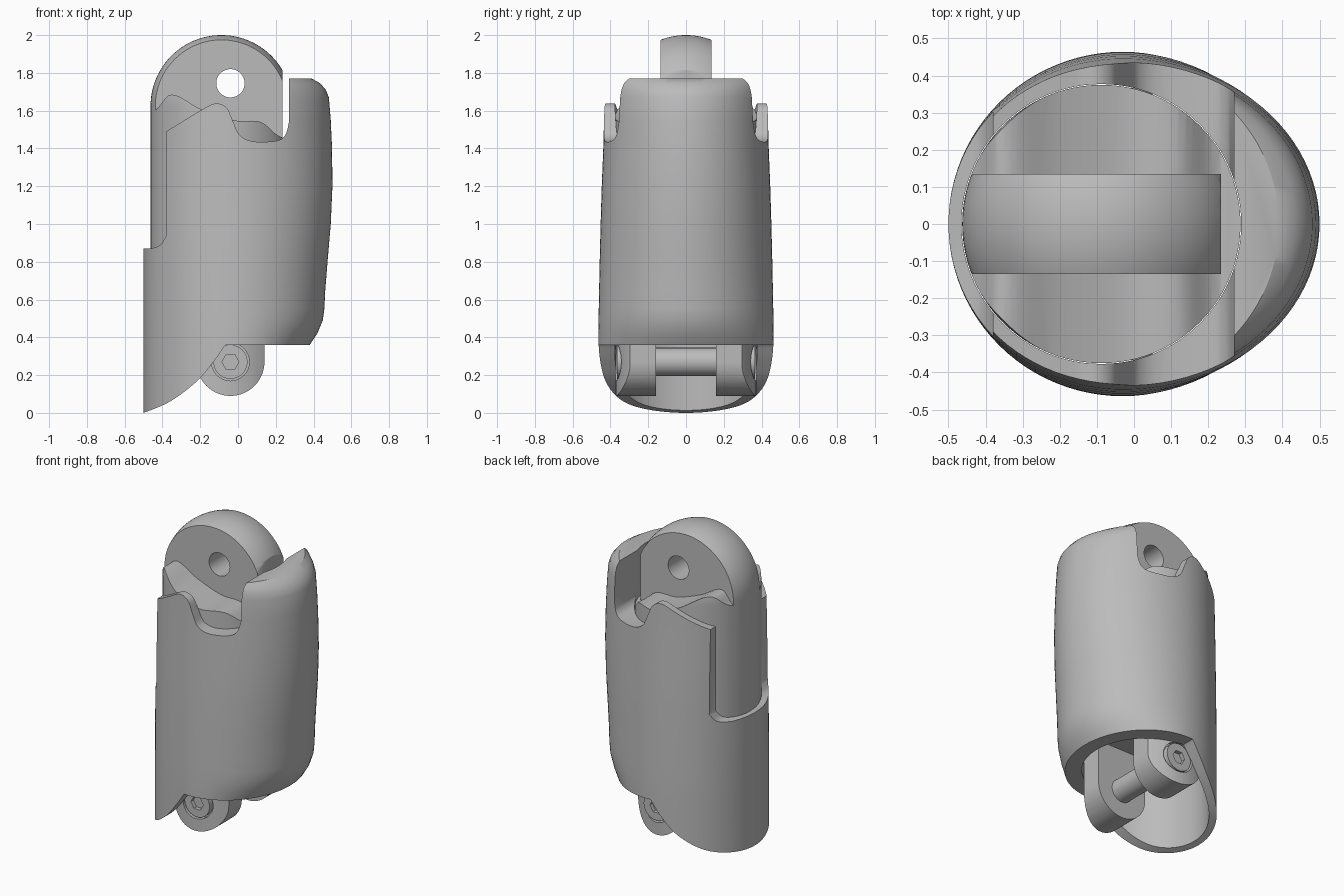
import bpy, bmesh, math
from mathutils import Vector

if "Cube" in bpy.data.objects:
    bpy.data.objects.remove(bpy.data.objects["Cube"])

grey = bpy.data.materials.new("plain grey")
grey.use_nodes = True
grey.diffuse_color = (0.5, 0.5, 0.5, 1)
grey.node_tree.nodes["Principled BSDF"].inputs["Base Color"].default_value = (0.5, 0.5, 0.5, 1)

CORE_X, CORE_R = -0.088, 0.375
PIN = (-0.04, 0.27)
EYE = (-0.04, 1.745)


def loft(name, rings):
    """Join closed rings of points and cap both ends."""
    bm = bmesh.new()
    loops = [[bm.verts.new(p) for p in ring] for ring in rings]
    n = len(loops[0])
    for a, b in zip(loops, loops[1:]):
        for i in range(n):
            j = (i + 1) % n
            bm.faces.new((a[i], a[j], b[j], b[i]))
    bm.faces.new(loops[0][::-1])
    bm.faces.new(loops[-1])
    bmesh.ops.recalc_face_normals(bm, faces=bm.faces)
    mesh = bpy.data.meshes.new(name)
    bm.to_mesh(mesh)
    bm.free()
    mesh.materials.append(grey)
    obj = bpy.data.objects.new(name, mesh)
    bpy.context.collection.objects.link(obj)
    return obj


def prism(name, outline, y0, y1):
    return loft(name, [[(x, y, z) for x, z in outline] for y in (y0, y1)])


def arc(center, r, n=48, start=0, sweep=360):
    steps = n if sweep == 360 else n + 1
    angles = [math.radians(start + sweep * i / n) for i in range(steps)]
    return [(center[0] + r * math.cos(a), center[1] + r * math.sin(a)) for a in angles]


def upright(name, profile, n=96):
    """Turned solid about the core axis from (radius, height) pairs."""
    return loft(name, [[(x, y, z) for x, y in arc((CORE_X, 0), r, n)] for r, z in profile])


def curve(pts, steps=6):
    """Smooth path through the points."""
    p = [Vector(q) for q in [pts[0], *pts, pts[-1]]]
    out = []
    for a, b, c, d in zip(p, p[1:], p[2:], p[3:]):
        for i in range(steps):
            t = i / steps
            out.append(tuple(0.5 * (2 * b + (c - a) * t + (2 * a - 5 * b + 4 * c - d) * t * t
                                    + (3 * b - a - 3 * c + d) * t ** 3)))
    return out + [tuple(pts[-1])]


def combine(obj, *tools, operation='DIFFERENCE'):
    for tool in tools:
        mod = obj.modifiers.new("cut", 'BOOLEAN')
        mod.operation, mod.solver, mod.object = operation, 'EXACT', tool
        bpy.context.view_layer.update()
        graph = bpy.context.evaluated_depsgraph_get()
        mesh = bpy.data.meshes.new_from_object(obj.evaluated_get(graph))
        obj.modifiers.clear()
        obj.data = mesh
        bpy.data.objects.remove(tool)
    return obj


# Outer shell: oval sections, straight at the left and barrelled at the right
def oval(z, right, half_y, n=96):
    ring = []
    for i in range(n):
        a = 2 * math.pi * i / n
        c = math.cos(a)
        ring.append((-0.03 + c * (right + 0.03 if c > 0 else 0.47), half_y * math.sin(a), z))
    return ring


sections = [(-0.02, 0.38, 0.464), (0.36, 0.38, 0.464), (0.42, 0.42, 0.464), (0.49, 0.449, 0.463),
            (0.55, 0.457, 0.462), (0.65, 0.462, 0.46), (0.8, 0.474, 0.457), (1.0, 0.491, 0.452),
            (1.2, 0.5, 0.446), (1.4, 0.498, 0.438), (1.55, 0.491, 0.434), (1.67, 0.481, 0.431),
            (1.71, 0.465, 0.43), (1.745, 0.435, 0.43), (1.77, 0.39, 0.43)]
shell = loft("outer_shell", [oval(*s) for s in sections])
bore = upright("bore", [(CORE_R + 0.002, -0.1), (CORE_R + 0.002, 1.9)])

# Top opening: low left window, wavy side walls, notch beside the tall right wall
top_edge = ([(-0.6, 0.87)] + curve([(-0.46, 0.87), (-0.41, 0.89), (-0.38, 0.94)], 4)
            + curve([(-0.38, 1.49), (-0.2, 1.6), (-0.12, 1.638), (-0.06, 1.615), (-0.025, 1.54),
                     (0.01, 1.47), (0.08, 1.437), (0.2, 1.44), (0.25, 1.47), (0.27, 1.54)])
            + [(0.27, 1.9), (-0.6, 1.9)])
opening = prism("opening", top_edge, -0.6, 0.6)

# Underside: slanted scoop from the left tip up to the flat right edge
low_edge = (curve([(-0.5, 0), (-0.36, 0.06), (-0.22, 0.165), (-0.13, 0.27), (-0.07, 0.355)])
            + [(-0.065, 0.36), (0.6, 0.36), (0.6, -0.2), (-0.5, -0.2)])
scoop = prism("scoop", low_edge, -0.6, 0.6)
combine(shell, bore, opening, scoop)

# Inner core: domed cylinder cut down to a central tongue with an eye
dome = [(CORE_R * math.cos(t), 1.625 + CORE_R * math.sin(t))
        for t in (math.radians(90 * i / 24) for i in range(24))] + [(0.004, 2.0)]
core = upright("core_with_tongue", [(CORE_R, 0.55)] + dome)
floor = curve([(-0.6, 1.5), (-0.44, 1.6), (-0.35, 1.685), (-0.2, 1.61), (-0.03, 1.55),
               (0.12, 1.54), (0.23, 1.46), (0.4, 1.45)]) + [(0.4, 2.2), (-0.6, 2.2)]
slots = [prism("slot", floor, *span) for span in ((-0.6, -0.135), (0.135, 0.6))]
end_cut = prism("end_cut", [(0.235, 1.455), (0.6, 1.455), (0.6, 2.2), (0.235, 2.2)], -0.6, 0.6)
eye = prism("eye", arc(EYE, 0.075), -0.6, 0.6)
combine(core, *slots, end_cut, eye)

# Hinge lugs below the core, trimmed to its round section, with screws
for side, word in ((-1, "right"), (1, "left")):
    pill = arc(PIN, 0.18, 32, 180, 180) + [(PIN[0] + 0.18, 0.6), (PIN[0] - 0.18, 0.6)]
    lug = prism(word + "_hinge_lug", pill, side * 0.16, side * 0.6)
    combine(lug, upright("trim", [(CORE_R - 0.002, -0.1), (CORE_R - 0.002, 0.7)]),
            operation='INTERSECT')
    combine(lug, prism("counterbore", arc(PIN, 0.1), side * 0.33, side * 0.6))
    screw = prism(word + "_screw_head", arc(PIN, 0.09), side * 0.325, side * 0.366)
    combine(screw, prism("socket", arc(PIN, 0.045, 6), side * 0.34, side * 0.5))

prism("hinge_pin", arc(PIN, 0.075), -0.17, 0.17)

# Smooth curved faces while keeping cut edges crisp
bpy.ops.object.select_all(action='DESELECT')
for obj in bpy.context.scene.objects:
    if obj.type == 'MESH' and grey.name in obj.data.materials:
        obj.select_set(True)
        bpy.context.view_layer.objects.active = obj
bpy.ops.object.shade_smooth_by_angle(angle=math.radians(30))
